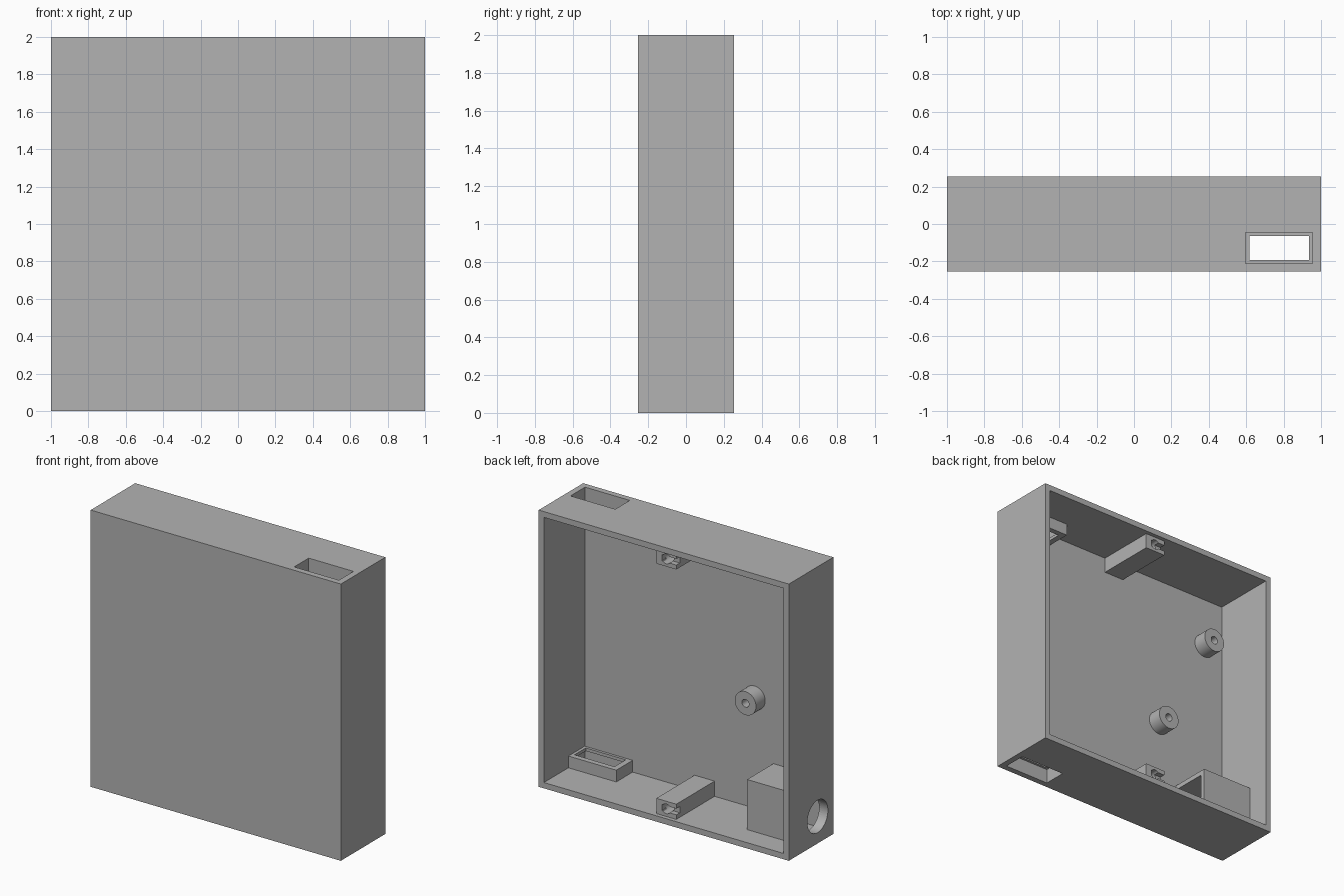
import bpy
from math import radians
from mathutils import Vector

if "Cube" in bpy.data.objects:
    bpy.data.objects.remove(bpy.data.objects["Cube"], do_unlink=True)

grey = bpy.data.materials.new("plain grey")
grey.use_nodes = True
grey.diffuse_color = (0.45, 0.45, 0.45, 1)
grey.node_tree.nodes["Principled BSDF"].inputs["Base Color"].default_value = grey.diffuse_color


def box(name, lo, hi):
    """Box between two opposite corners."""
    lo, hi = Vector(lo), Vector(hi)
    bpy.ops.mesh.primitive_cube_add(size=1, location=(lo + hi) / 2)
    ob = bpy.context.object
    ob.name = name
    ob.scale = hi - lo
    bpy.ops.object.transform_apply(location=True, rotation=False, scale=True)
    ob.data.materials.append(grey)
    return ob


def rod(name, centre, radius, length, axis):
    """Cylinder along the x or y axis."""
    turn = (0, radians(90), 0) if axis == "x" else (radians(90), 0, 0)
    bpy.ops.mesh.primitive_cylinder_add(vertices=48, radius=radius, depth=length,
                                        location=centre, rotation=turn)
    ob = bpy.context.object
    ob.name = name
    bpy.ops.object.transform_apply(location=True, rotation=True, scale=True)
    ob.data.materials.append(grey)
    return ob


def cut(ob, *cutters):
    """Subtract the cutters from a part and delete them."""
    bpy.context.view_layer.objects.active = ob
    for c in cutters:
        mod = ob.modifiers.new("cut", "BOOLEAN")
        mod.operation, mod.solver, mod.object = "DIFFERENCE", "EXACT", c
        bpy.ops.object.modifier_apply(modifier=mod.name)
        bpy.data.objects.remove(c, do_unlink=True)


def smooth(ob):
    bpy.ops.object.select_all(action="DESELECT")
    ob.select_set(True)
    bpy.context.view_layer.objects.active = ob
    bpy.ops.object.shade_smooth_by_angle(angle=radians(30))


D = 0.254          # half depth
T = 0.042          # wall thickness
IN = 1 - T         # inner face of the side walls
FY = -D + T        # inner face of the front wall

# Case, open at the back, with a cable slot top and bottom and a jack hole
case = box("case", (-1, -D, 0), (1, D, 2))
jack_y, jack_z = -0.075, 0.195
cut(case,
    box("cavity", (-IN, FY, T), (IN, D + 0.1, 2 - T)),
    box("slots", (0.597, -0.211, -0.1), (0.955, -0.045, 2.1)),
    rod("jack_hole", (-1, jack_y, jack_z), 0.117, 0.2, "x"))
smooth(case)


def at(z, top):
    return 2 - z if top else z


for top, side in ((False, "bottom"), (True, "top")):
    def part(name, lo, hi):
        z = sorted((at(lo[2], top), at(hi[2], top)))
        return box(name, (lo[0], lo[1], z[0]), (hi[0], hi[1], z[1]))

    # Socket frame behind each slot, with a narrow lip at its inner end
    frame = part(side + "_slot_frame", (0.575, FY, T), (IN, -0.025, 0.127))
    cut(frame,
        part("pocket", (0.597, -0.211, 0), (0.955, -0.045, 0.105)),
        part("opening", (0.617, -0.193, 0.05), (0.936, -0.064, 0.2)))

    # Lid screw rail with a side notch and a screw hole at its end
    rail = part(side + "_screw_rail", (-0.08, FY, T), (0.08, 0.225, 0.152))
    cut(rail,
        part("notch", (-0.1, 0.185, 0.075), (0.035, 0.3, 0.12)),
        rod("screw_hole", (0, 0.2, at(0.097, top)), 0.035, 0.2, "y"))
    smooth(rail)

# Board posts on the front wall
for name, x, z in (("lower_post", -0.4, 0.84), ("upper_post", -0.804, 1.596)):
    post = rod(name, (x, (FY - 0.107) / 2, z), 0.085, -0.107 - FY, "y")
    cut(post, rod("bore", (x, -0.1, z), 0.028, 0.18, "y"))
    smooth(post)

# Jack housing in the corner, open towards the middle
housing = box("jack_housing", (-IN, FY, T), (-0.55, 0.088, 0.404))
cut(housing,
    box("hollow", (-0.93, FY - 0.1, T - 0.1), (-0.4, 0.055, 0.37)),
    rod("jack_hole", (-IN, jack_y, jack_z), 0.117, 0.2, "x"))
